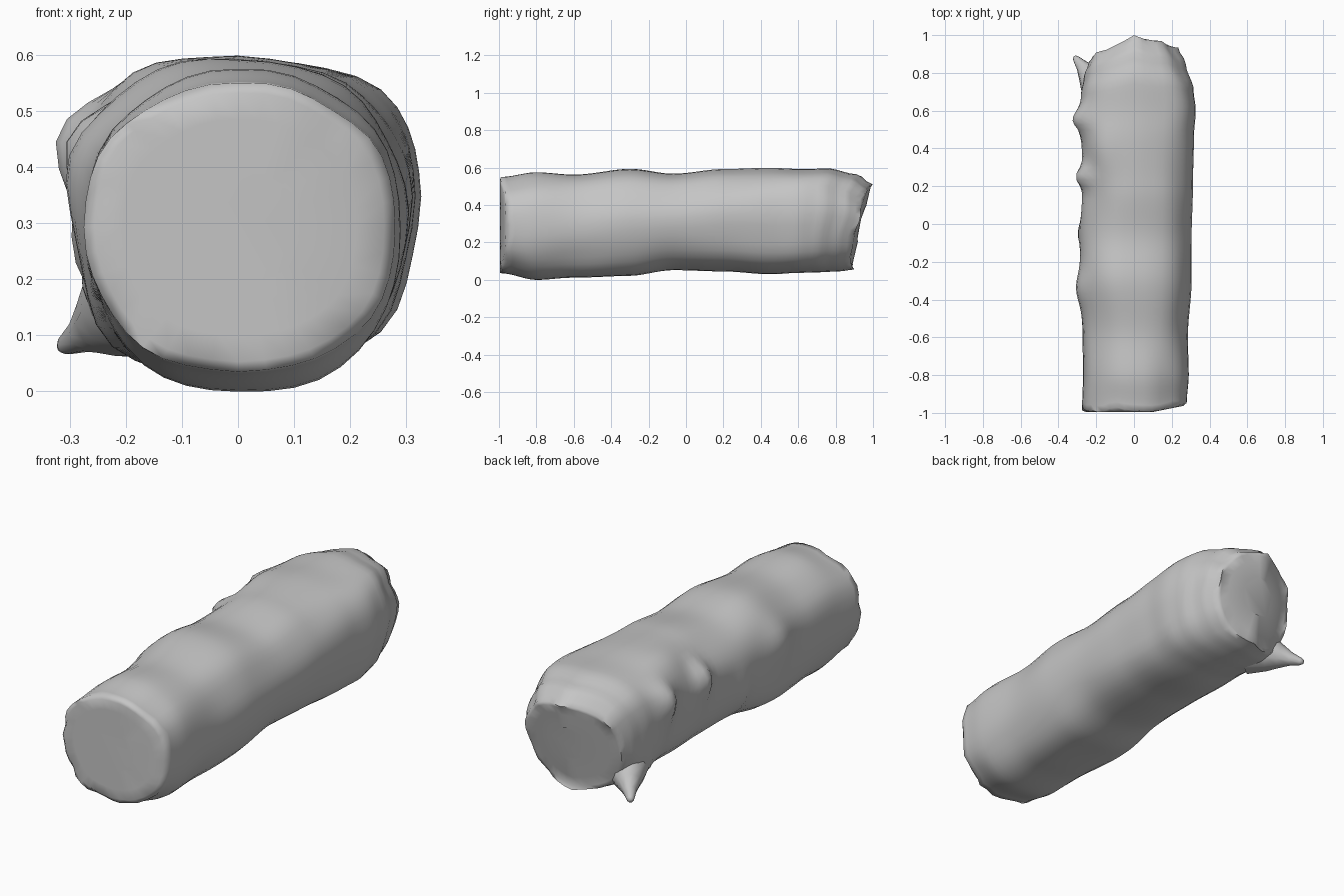
import bpy, bmesh, math
from mathutils import Vector, noise

SIDES, RINGS = 40, 60

# Log outline: y, left reach (-x), right reach (+x), bottom z, top z
STATIONS = [
    (-1.0, .275, .28, .035, .55), (-.8, .27, .29, .0, .575),
    (-.6, .272, .285, .013, .562), (-.3, .285, .305, .023, .59),
    (-.07, .285, .305, .052, .567), (.2, .275, .312, .045, .592),
    (.45, .285, .317, .03, .598), (.62, .295, .327, .037, .592),
    (.75, .285, .315, .04, .595), (.9, .265, .275, .045, .565),
    (1.0, .24, .235, .055, .51),
]

# Knots and hollows in the bark: y, angle in degrees, height, length along y
KNOTS = [(.25, 162, .05, .05), (.57, 160, .05, .09), (-.34, 165, .028, .1),
         (-.05, 195, .018, .06), (.4, 125, .025, .16), (-.3, 118, .015, .2),
         (-.4, 224, .025, .3), (.84, 216, .045, .16), (.5, 190, -.012, .3),
         (-.6, 306, .02, .4), (.4, 318, .02, .4), (.6, 48, .012, .3)]


def outline(y):
    """Smoothly blended outline at a distance along the log."""
    for a, b in zip(STATIONS, STATIONS[1:]):
        if y <= b[0]:
            t = (y - a[0]) / (b[0] - a[0])
            t = t * t * (3 - 2 * t)
            return [p + (q - p) * t for p, q in zip(a[1:], b[1:])]
    return STATIONS[-1][1:]


def knots(y, angle):
    """Local swelling of the bark."""
    total = 0
    for at, degrees, height, length in KNOTS:
        turn = (angle - math.radians(degrees)) / .33
        total += height * math.exp(-((y - at) / length) ** 2 - turn * turn)
    return total


def cut_ends(p, rim):
    """Slant the back cut, tilt the front cut and chip both rims."""
    if p.y > .5:
        back = .885 + .235 * (p.z - .06) + rim
        back -= max(0, -p.x) * .4 + max(0, p.x) * .12
        p.y = .5 + (p.y - .5) * (back - .5) / .5
    elif p.y < -.8:
        front = -.995 + max(0, p.x - .1) * .2 + abs(rim) * 2
        p.y = -.8 + (p.y + .8) * (front + .8) / -.2
    return p


def log_point(y, angle, scale=1.0):
    left, right, low, high = outline(y)
    c, s = math.cos(angle), math.sin(angle)
    # The widest level climbs towards the back
    middle = low + (high - low) * (.5 + .06 * min(1, max(0, y + .7)))
    x = math.copysign(abs(c) ** .92, c) * (right if c > 0 else left)
    z = math.copysign(abs(s) ** .92, s) * (high - middle if s > 0 else middle - low)
    # Bark lumps are weakest along the top, bottom and sides
    lump = noise.noise(Vector((c * 1.5, y * 2.2, s * 1.5)))
    grow = 1 + .06 * lump * abs(math.sin(2 * angle))
    grow += knots(y, angle) / .29
    rim = .025 * noise.noise(Vector((c * 2.5, math.copysign(1, y), s * 2.5)))
    p = Vector((x * grow * scale, y, middle + z * grow * scale))
    return cut_ends(p, rim if scale == 1 else 0)


def loft(name, rings, material):
    """Join rings of points into a closed skin."""
    bm = bmesh.new()
    loops = [[bm.verts.new(p) for p in ring] for ring in rings]
    for a, b in zip(loops, loops[1:]):
        for i in range(len(a)):
            j = (i + 1) % len(a)
            bm.faces.new((a[i], a[j], b[j], b[i]))
    bm.faces.new(loops[0])
    bm.faces.new(loops[-1])
    bmesh.ops.recalc_face_normals(bm, faces=bm.faces)
    mesh = bpy.data.meshes.new(name)
    bm.to_mesh(mesh)
    bm.free()
    mesh.materials.append(material)
    obj = bpy.data.objects.new(name, mesh)
    bpy.context.collection.objects.link(obj)
    bpy.ops.object.select_all(action='DESELECT')
    obj.select_set(True)
    bpy.context.view_layer.objects.active = obj
    bpy.ops.object.shade_smooth_by_angle(angle=math.radians(75))
    return obj


cube = bpy.data.objects.get("Cube")
if cube:
    bpy.data.objects.remove(cube)

grey = bpy.data.materials.new("plain_grey")
grey.use_nodes = True
colour = (.56, .56, .56, 1)
grey.diffuse_color = colour
grey.node_tree.nodes["Principled BSDF"].inputs["Base Color"].default_value = colour

# Log with chipped, nearly flat cut ends
angles = [math.tau * i / SIDES for i in range(SIDES)]
inner = (.4, .75, .93)
rings = [[log_point(-1, a, f) for a in angles] for f in inner]
rings += [[log_point(-1 + 2 * k / RINGS, a) for a in angles] for k in range(RINGS + 1)]
rings += [[log_point(1, a, f) for a in angles] for f in reversed(inner)]
loft("log", rings, grey)

# Short pointed branch stub with a flared root, low on the right at the back
base, tip = Vector((-.16, .7, .17)), Vector((-.315, .885, .078))
axis = (tip - base).normalized()
side = axis.orthogonal().normalized()
other = axis.cross(side)
stub = []
for t, radius in ((0, .12), (.35, .085), (.55, .058), (.75, .033), (.95, .018), (1, .01)):
    centre = base.lerp(tip, t)
    stub.append([centre + radius * (side * math.cos(a) + other * math.sin(a))
                 for a in angles[::4]])
loft("branch_stub", stub, grey)
